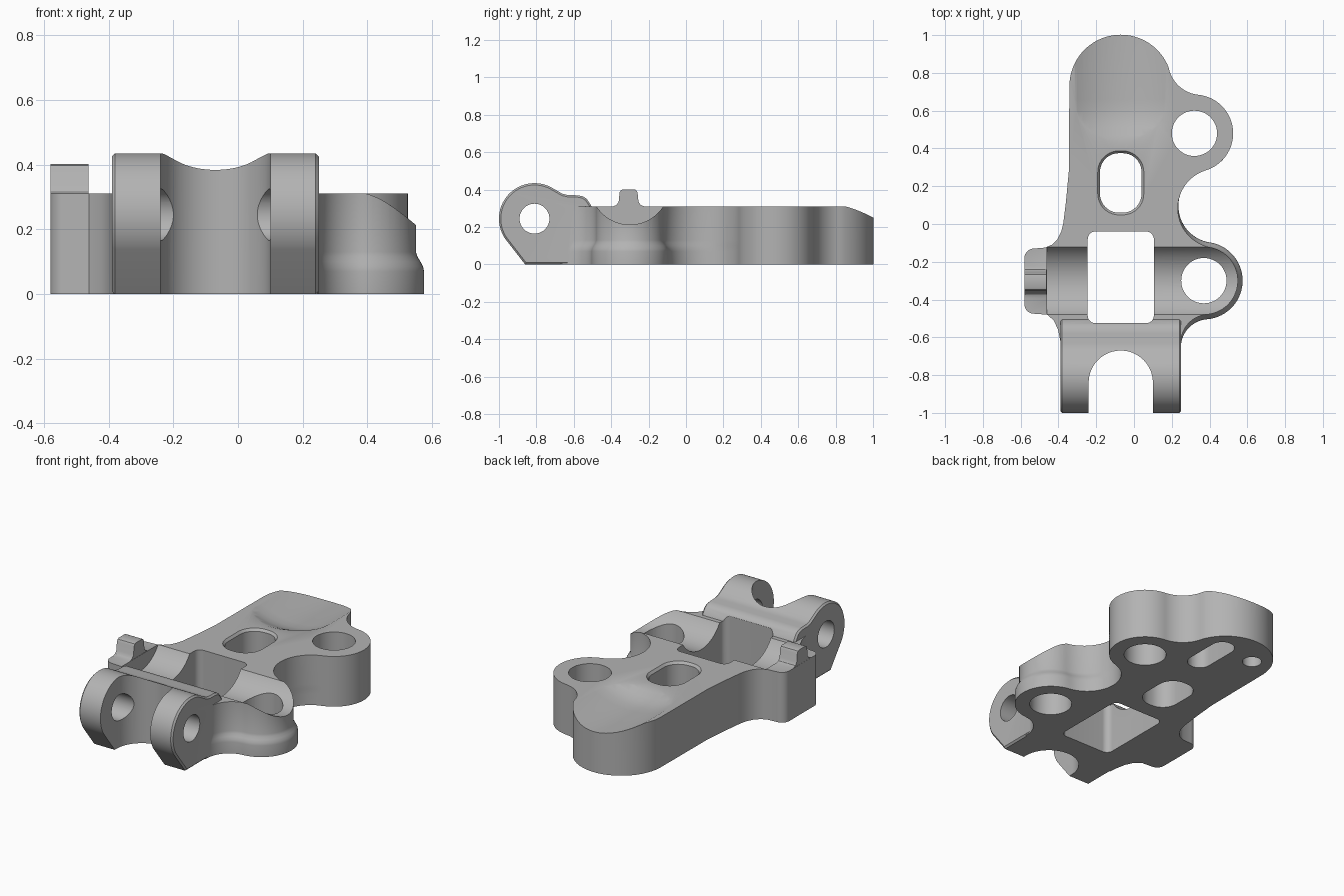
import bpy, bmesh, math
from mathutils import Vector as V

if "Cube" in bpy.data.objects:
    bpy.data.objects.remove(bpy.data.objects["Cube"])

grey = bpy.data.materials.new("plain grey")
grey.diffuse_color = (0.45, 0.45, 0.45, 1)
grey.use_nodes = True
grey.node_tree.nodes["Principled BSDF"].inputs["Base Color"].default_value = grey.diffuse_color


def loft(name, rings):
    """Closed solid through rings of equal point count."""
    bm = bmesh.new()
    vs = [[bm.verts.new(p) for p in r] for r in rings]
    n = len(vs[0])
    for a, b in zip(vs, vs[1:]):
        for i in range(n):
            j = (i + 1) % n
            bm.faces.new((a[i], a[j], b[j], b[i]))
    bm.faces.new(vs[0][::-1])
    bm.faces.new(vs[-1])
    bmesh.ops.recalc_face_normals(bm, faces=bm.faces)
    me = bpy.data.meshes.new(name)
    bm.to_mesh(me)
    bm.free()
    ob = bpy.data.objects.new(name, me)
    bpy.context.collection.objects.link(ob)
    me.materials.append(grey)
    return ob


def prism_z(name, pts, z0, z1):
    return loft(name, [[(x, y, z) for x, y in pts] for z in (z0, z1)])


def prism_x(name, pts, x0, x1):
    return loft(name, [[(x, y, z) for y, z in pts] for x in (x0, x1)])


def bake(ob):
    dg = bpy.context.evaluated_depsgraph_get()
    me = bpy.data.meshes.new_from_object(ob.evaluated_get(dg))
    ob.modifiers.clear()
    ob.data = me


def boolean(ob, other, op):
    m = ob.modifiers.new("bool", 'BOOLEAN')
    m.object, m.operation, m.solver = other, op, 'EXACT'
    bake(ob)
    bpy.data.objects.remove(other)


def arc(c, r, a0, a1, n=24):
    return [(c[0] + r * math.cos(math.radians(a0 + (a1 - a0) * i / n)),
             c[1] + r * math.sin(math.radians(a0 + (a1 - a0) * i / n))) for i in range(n + 1)]


def circle(c, r, n=48):
    return arc(c, r, 0, 360 * (n - 1) / n, n - 1)


def rounded(x0, x1, y0, y1, r, n=10):
    return (arc((x1 - r, y1 - r), r, 0, 90, n) + arc((x0 + r, y1 - r), r, 90, 180, n) +
            arc((x0 + r, y0 + r), r, 180, 270, n) + arc((x1 - r, y0 + r), r, 270, 360, n))


def ang(a, b):
    return math.degrees(math.atan2(b[1] - a[1], b[0] - a[0]))


def turn(c, r, a, b, ccw, n=20):
    """Arc about c from the direction of a to the direction of b."""
    a0, a1 = ang(c, a), ang(c, b)
    while ccw and a1 < a0:
        a1 += 360
    while not ccw and a1 > a0:
        a1 -= 360
    return arc(c, r, a0, a1, n)


def meet(a, ra, b, rb):
    """Intersection of two circles, left of the line a to b."""
    a, b = V(a), V(b)
    d = (b - a).length
    u = (b - a) / d
    t = (ra * ra - rb * rb + d * d) / (2 * d)
    h = math.sqrt(max(ra * ra - t * t, 0))
    return a + u * t + V((-u.y, u.x)) * h


HEAD, EAR, BOSS = (-.07, .73), (.32, .48), (.37, -.30)


def outline(rb):
    """Plate outline, with the front boss at radius rb."""
    F = (.398, BOSS[1] - math.sqrt((rb + .15) ** 2 - (.398 - BOSS[0]) ** 2))
    R = .21 - .6 * (rb - .18)
    G = meet(EAR, .205 + R, BOSS, rb + R)
    K = meet(EAR, .205 + .18, HEAD, .27 + .18)
    if K[1] < .6:
        K = meet(HEAD, .45, EAR, .385)
    p = [(-.385, -.67), (.245, -.67)]
    p += turn(F, .15, (0, F[1]), BOSS, False)
    p += turn(BOSS, rb, F, G, True, 36)[1:]
    p += turn(G, R, BOSS, EAR, False, 30)[1:]
    p += turn(EAR, .205, G, K, True, 36)[1:]
    p += turn(K, .18, EAR, HEAD, False)[1:]
    p += turn(HEAD, .272, K, (-9, HEAD[1]), True, 40)[1:]
    p += [(-.345, .28), (-.36, .12), (-.375, .0), (-.385, -.04), (-.405, -.08), (-.435, -.11), (-.47, -.125)]
    p += arc((-.53, -.18), .05, 90, 180, 8) + arc((-.53, -.425), .05, 180, 270, 8)
    p += [(-.46, -.48), (-.425, -.51), (-.402, -.56), (-.39, -.62)]
    return p


# plate with the flared foot around the front boss
levels = ((0, .205), (.07, .205), (.085, .202), (.1, .194), (.115, .185), (.13, .18), (.31, .18))
body = loft("bracket_body", [[(x, y, z) for x, y in outline(r)] for z, r in levels])

# head dish: shallow trough along y with a run-in
stations = ((.40, -.3), (.43, 0), (.47, .25), (.51, .55), (.55, .8), (.60, .95), (.66, 1), (1.1, 1))
boolean(body, loft("dish_cutter", [[(x, y, z) for x, z in circle((-.07, .31 - .06 * s + .52), .52, 96)]
                                   for y, s in stations]), 'DIFFERENCE')

# cross trough over the front boss
boolean(body, prism_x("trough_cutter", circle((-.3, .425), .212, 72), -.46, .8), 'DIFFERENCE')

# hinge block and ridge
profile = [(-.5, 0), (-.86, 0)] + arc((-.81, .245), .19, 214, 62, 40)
profile += [(-.69, .395), (-.66, .378), (-.63, .371), (-.58, .37), (-.55, .364), (-.53, .35), (-.51, .32), (-.5, .3)]
hinge = prism_x("hinge_block", profile, -.39, .25)
bev = hinge.modifiers.new("edge", 'BEVEL')
bev.width, bev.segments, bev.limit_method, bev.angle_limit = .01, 1, 'ANGLE', math.radians(70)
bake(hinge)
boolean(body, hinge, 'UNION')

# stop nub on the side tab
half = [(.085, .25), (.085, .31), (.065, .318), (.053, .335), (.048, .385), (.04, .398), (.03, .402)]
nub = [(-.307 + y, z) for y, z in half] + [(-.307 - y, z) for y, z in half[::-1]]
boolean(body, prism_x("stop_nub", nub, -.579, -.462), 'UNION')

# fork gap, pin bore, bolt holes and windows
gap = arc((-.07, -.84), .17, 0, 180, 40) + [(-.24, -1.2), (.10, -1.2)]
boolean(body, prism_z("gap_cutter", gap, -.1, .6), 'DIFFERENCE')
boolean(body, prism_x("pin_cutter", circle((-.81, .245), .08), -.6, .5), 'DIFFERENCE')
for c in (EAR, BOSS):
    boolean(body, prism_z("bolt_cutter", circle(c, .12), -.1, .6), 'DIFFERENCE')
boolean(body, prism_z("window_cutter", rounded(-.245, .105, -.525, -.04, .04), -.1, .6), 'DIFFERENCE')
slot = [[(x, y, z) for x, y in rounded(-.18 - e, .04 + e, .06 - e, .375 + e, .1 + e)]
        for z, e in ((-.1, 0), (.295, 0), (.32, .02))]
boolean(body, loft("slot_cutter", slot), 'DIFFERENCE')

# blind pockets under the head
boolean(body, prism_z("pocket_cutter", rounded(-.04, .10, .55, .89, .069), -.1, .15), 'DIFFERENCE')
boolean(body, prism_z("dowel_cutter", circle((-.2, .81), .055), -.1, .15), 'DIFFERENCE')

bpy.context.view_layer.objects.active = body
body.select_set(True)
bpy.ops.object.shade_smooth_by_angle(angle=math.radians(30))
